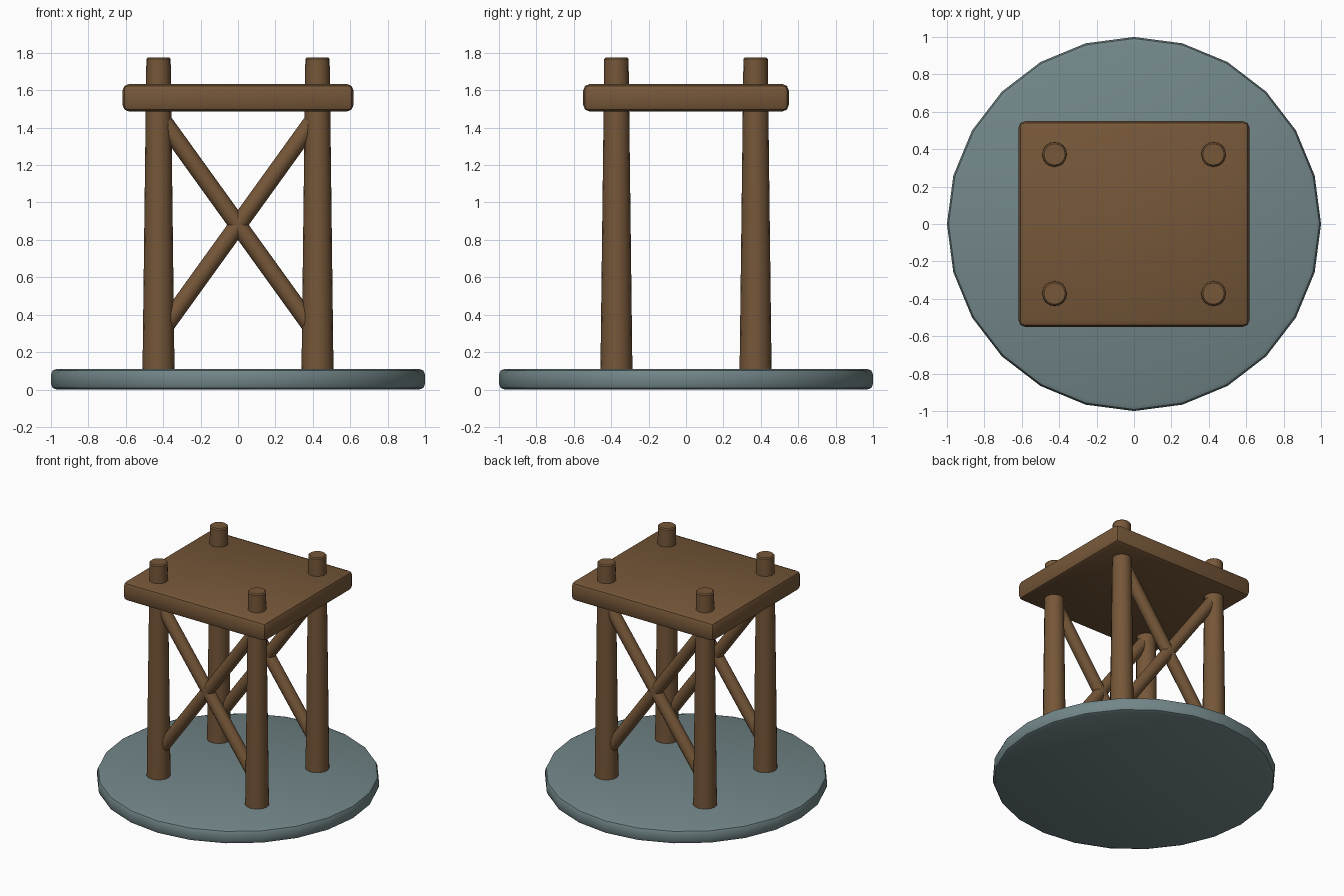
import bpy
import math
from mathutils import Vector

if "Cube" in bpy.data.objects:
    bpy.data.objects.remove(bpy.data.objects["Cube"])


def material(name, rgb):
    m = bpy.data.materials.new(name)
    m.diffuse_color = (*rgb, 1)
    m.use_nodes = True
    m.node_tree.nodes["Principled BSDF"].inputs["Base Color"].default_value = m.diffuse_color
    return m


WOOD = material("brown wood", (0.18, 0.095, 0.04))
STONE = material("grey stone", (0.17, 0.24, 0.25))


def finish(name, mat, bevel=0.0, segments=2):
    """Name and colour the active object, round its rims, smooth it."""
    ob = bpy.context.object
    ob.name = name
    ob.data.materials.append(mat)
    if bevel:
        b = ob.modifiers.new("round_edges", 'BEVEL')
        b.width, b.segments = bevel, segments
        b.limit_method, b.angle_limit = 'ANGLE', math.radians(40)
        bpy.ops.object.modifier_apply(modifier=b.name)
    bpy.ops.object.shade_smooth_by_angle(angle=math.radians(35))
    return ob


def rod(name, a, b, r1, r2, sides, bevel=0.0):
    """Tapered round post from point a to point b."""
    a, b = Vector(a), Vector(b)
    d = b - a
    bpy.ops.mesh.primitive_cone_add(
        vertices=sides, radius1=r1, radius2=r2, depth=d.length,
        location=(a + b) / 2, rotation=d.to_track_quat('Z', 'Y').to_euler())
    return finish(name, WOOD, bevel, 1)


# Round base
bpy.ops.mesh.primitive_cylinder_add(vertices=24, radius=1, depth=0.11,
                                    location=(0, 0, 0.055))
finish("round_base", STONE, 0.03)

# Platform board
bpy.ops.mesh.primitive_cube_add(size=1, location=(0, 0, 1.56))
bpy.context.object.scale = (1.235, 1.1, 0.147)
bpy.ops.object.transform_apply(location=False, rotation=False, scale=True)
finish("platform", WOOD, 0.035)

LEG_X, LEG_Y = 0.425, 0.372
for side, sy in (("front", -1), ("back", 1)):
    y = sy * LEG_Y
    for hand, sx in (("left", -1), ("right", 1)):
        x = sx * LEG_X
        # Tapered leg that passes through the platform
        rod(f"{side}_{hand}_leg", (x, y, 0.07), (x, y, 1.775),
            0.086, 0.065, 16, 0.008)
        # Diagonal brace, crossing its twin between the legs
        rod(f"{side}_{hand}_brace", (x, y, 0.29), (-x, y, 1.47),
            0.047, 0.047, 12)
